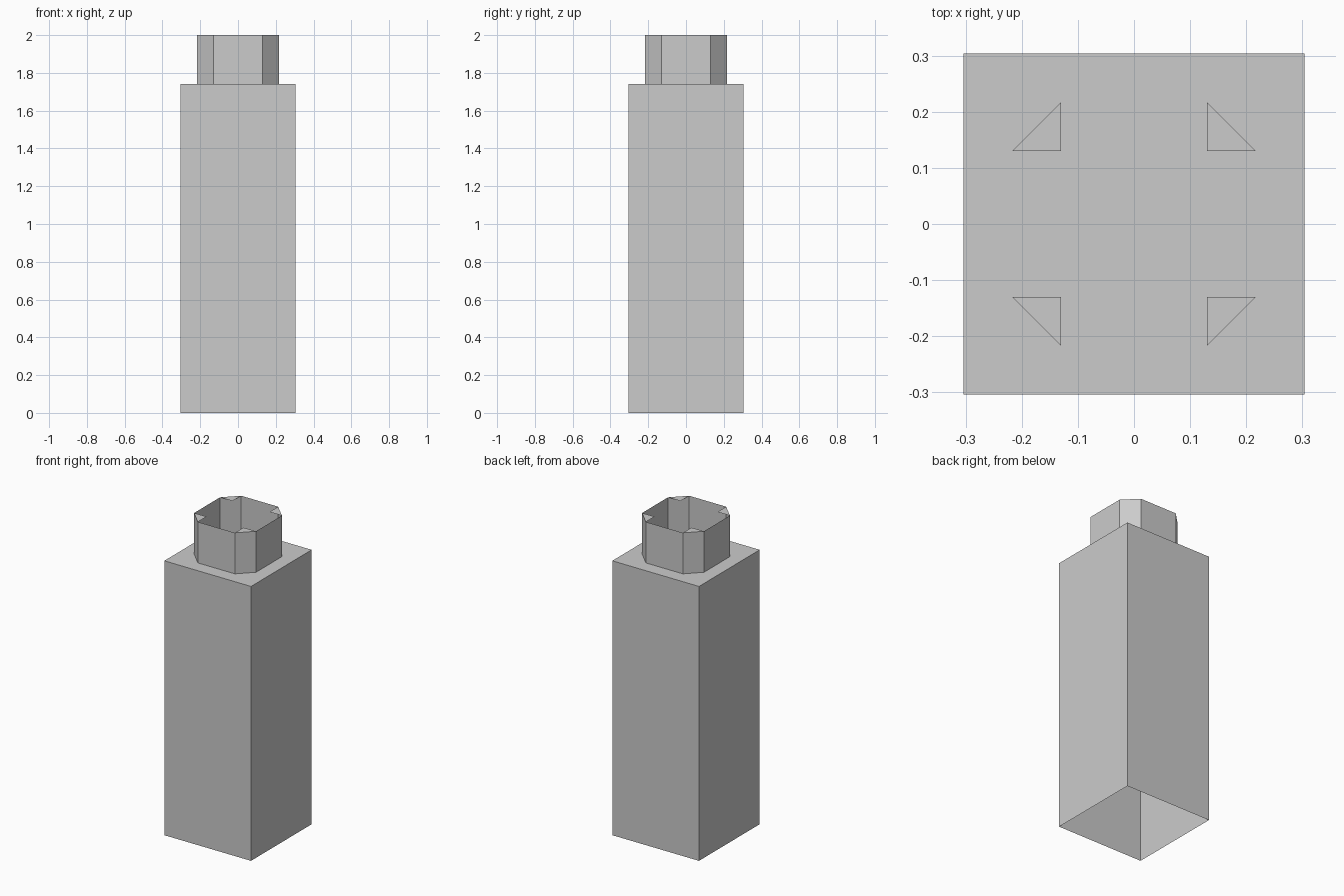
import bpy, bmesh

if "Cube" in bpy.data.objects:
    bpy.data.objects.remove(bpy.data.objects["Cube"])

BODY, TOP, Z1, Z2 = 0.304, 2.0, 1.74, 2.0
R, C = 0.217, 0.13  # collar half width, corner start


def finish(name, bm):
    mesh = bpy.data.meshes.new(name)
    bm.to_mesh(mesh)
    bm.free()
    obj = bpy.data.objects.new(name, mesh)
    bpy.context.collection.objects.link(obj)
    return obj


# Body: thin square shell, closed on top and open underneath
bm = bmesh.new()
bmesh.ops.create_cube(bm, size=1)
bmesh.ops.scale(bm, vec=(2 * BODY, 2 * BODY, Z1), verts=bm.verts)
bmesh.ops.translate(bm, vec=(0, 0, Z1 / 2), verts=bm.verts)
bm.normal_update()
bottom = [f for f in bm.faces if f.normal.z < -0.5]
bmesh.ops.delete(bm, geom=bottom, context='FACES')
finish("body", bm)

# Collar: thin chamfered square tube, counter-clockwise from the front
ring = [(-C, -R), (C, -R), (R, -C), (R, C),
        (C, R), (-C, R), (-R, C), (-R, -C)]
bm = bmesh.new()
low = [bm.verts.new((x, y, Z1)) for x, y in ring]
high = [bm.verts.new((x, y, Z2)) for x, y in ring]
for i in range(8):
    j = (i + 1) % 8
    bm.faces.new((low[i], low[j], high[j], high[i]))

# Small triangular gussets across the open top corners
for i in (1, 3, 5, 7):
    x, y = ring[i]
    j = (i + 1) % 8
    sx = 1 if x + ring[j][0] > 0 else -1
    sy = 1 if y + ring[j][1] > 0 else -1
    inner = bm.verts.new((sx * C, sy * C, Z2))
    bm.faces.new((high[i], high[j], inner))
finish("collar", bm)
